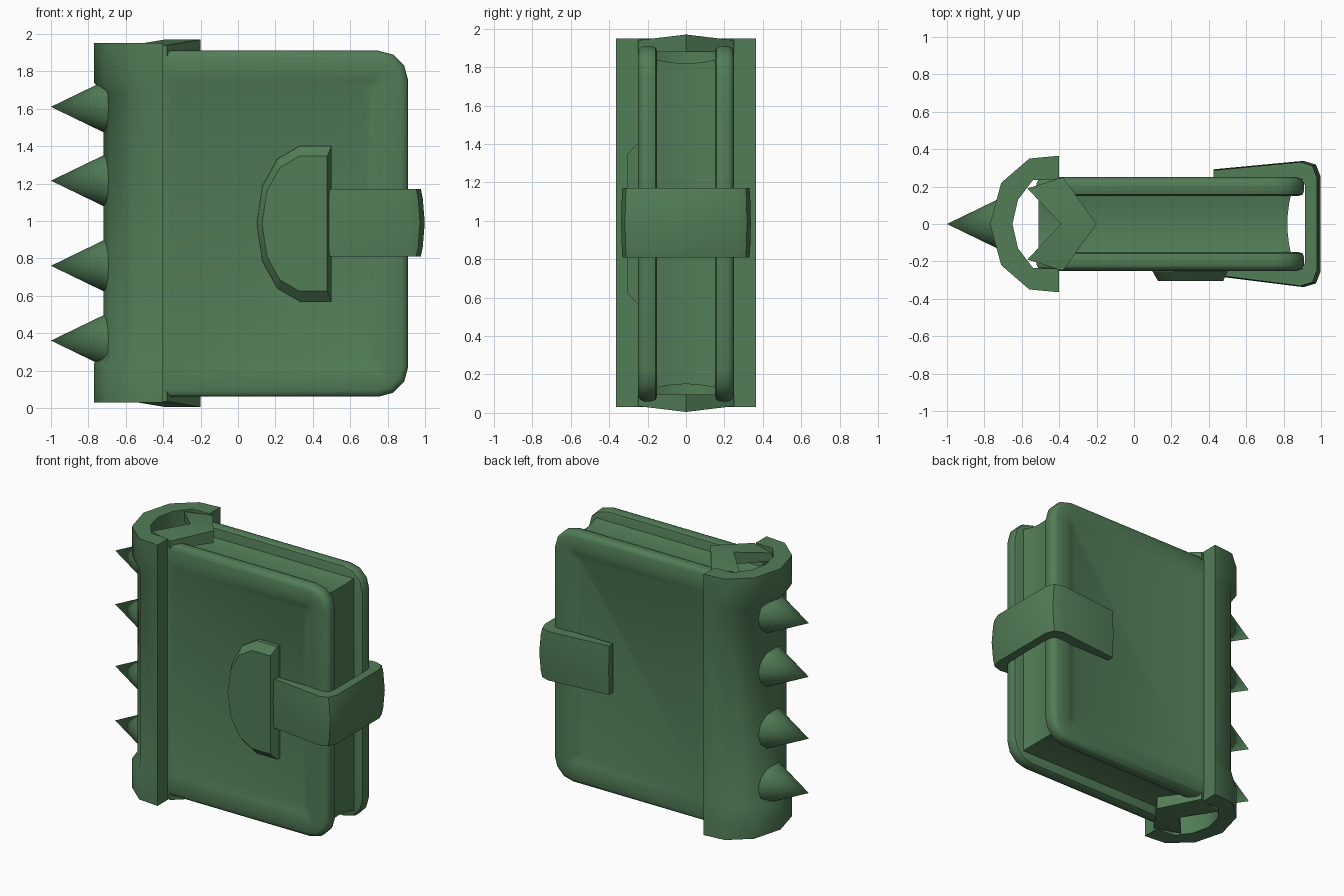
import bpy, bmesh, math
from mathutils import Matrix

if "Cube" in bpy.data.objects:
    bpy.data.objects.remove(bpy.data.objects["Cube"])

green = bpy.data.materials.new("book green")
green.diffuse_color = (0.085, 0.205, 0.095, 1)
green.use_nodes = True
green.node_tree.nodes["Principled BSDF"].inputs["Base Color"].default_value = green.diffuse_color


def finish(name, bm, angle=50):
    """Turn a bmesh into a named, coloured, smooth-by-angle object."""
    bmesh.ops.recalc_face_normals(bm, faces=bm.faces)
    me = bpy.data.meshes.new(name)
    bm.to_mesh(me)
    bm.free()
    ob = bpy.data.objects.new(name, me)
    bpy.context.collection.objects.link(ob)
    me.materials.append(green)
    bpy.ops.object.select_all(action='DESELECT')
    ob.select_set(True)
    bpy.context.view_layer.objects.active = ob
    bpy.ops.object.shade_smooth_by_angle(angle=math.radians(angle))
    return ob


def loft(name, rings, angle=50):
    """Skin a list of equal closed rings and cap both ends."""
    bm = bmesh.new()
    vs = [[bm.verts.new(p) for p in r] for r in rings]
    n = len(vs[0])
    for a, b in zip(vs, vs[1:]):
        for i in range(n):
            j = (i + 1) % n
            bm.faces.new((a[i], a[j], b[j], b[i]))
    bm.faces.new(vs[0])
    bm.faces.new(vs[-1])
    return finish(name, bm, angle)


def cover_outline(d, y):
    """Rectangle inset by d, rounded at the opening side."""
    x0, x1, z0, z1 = -0.52 + d, 0.91 - d, 0.06 + d, 1.91 - d
    r = max(0.16 - d, 0.03)
    pts = [(x0, y, z1), (x0, y, z0)]
    for cz, start in ((z0 + r, -90), (z1 - r, 0)):
        for k in range(4):
            a = math.radians(start + 30 * k)
            pts.append((x1 - r + r * math.cos(a), y, cz + r * math.sin(a)))
    return pts


# covers with a raised rounded rim
section = [(0.03, 0.15), (0.008, 0.158), (0, 0.18), (0, 0.22), (0.01, 0.24),
           (0.035, 0.25), (0.12, 0.25), (0.16, 0.24), (0.2, 0.225)]
for name, s in (("front_cover", -1), ("back_cover", 1)):
    loft(name, [cover_outline(d, s * y) for d, y in section])

# page block with hollowed edges
rings = []
for k in range(7):
    y = -0.16 + 0.32 * k / 6
    h = 0.02 * (1 - (y / 0.16) ** 2)
    rings.append([(-0.51, y, 0.13 + h), (0.84 - h, y, 0.13 + h),
                  (0.84 - h, y, 1.84 - h), (-0.51, y, 1.84 - h)])
loft("pages", rings)

# spine: C-shaped wrap, recessed between its end caps
inner_half = [(-0.40, -0.24), (-0.54, -0.235), (-0.62, -0.13)]
cap_half = [(-0.40, -0.365), (-0.56, -0.35), (-0.71, -0.22)]
mid_half = [(-0.40, -0.365), (-0.56, -0.335), (-0.685, -0.19)]


def c_profile(half, tip, z):
    outer = half + [(tip, 0)] + [(x, -y) for x, y in reversed(half)]
    inner = inner_half + [(-0.65, 0)] + [(x, -y) for x, y in reversed(inner_half)]
    return [(x, y, z) for x, y in outer + inner[::-1]]


loft("spine", [c_profile(cap_half, -0.77, 0.03), c_profile(cap_half, -0.77, 0.24),
               c_profile(mid_half, -0.72, 0.29), c_profile(mid_half, -0.72, 1.69),
               c_profile(cap_half, -0.77, 1.74), c_profile(cap_half, -0.77, 1.95)], 40)

# chevron bands at the top and bottom of the spine
for name, flip in (("top_chevron", False), ("bottom_chevron", True)):
    rings = []
    for y_in, y_out, xi, xo, top in ((-0.19, -0.25, -0.57, -0.38, 1.94),
                                     (0, 0, -0.39, -0.20, 1.97),
                                     (0.19, 0.25, -0.57, -0.38, 1.94)):
        r = [(xi, y_in, 1.88), (xo, y_out, 1.88), (xo, y_out, top), (xi, y_in, top)]
        rings.append([(x, y, 1.975 - z if flip else z) for x, y, z in r])
    loft(name, rings, 30)

# spikes on the spine
for i, z in enumerate((1.61, 1.215, 0.76, 0.36)):
    bm = bmesh.new()
    bmesh.ops.create_cone(bm, cap_ends=True, segments=12, radius1=0.15, radius2=0, depth=0.31,
                          matrix=Matrix.Translation((-0.845, 0, z)) @ Matrix.Rotation(-math.pi / 2, 4, 'Y'))
    finish("spike_%d" % (i + 1), bm)

# clasp strap wrapping the opening edge, slightly domed across its width
strap_out = [(0.465, -0.28), (0.90, -0.335), (0.965, -0.315), (0.99, -0.25),
             (0.99, 0.25), (0.965, 0.315), (0.90, 0.335), (0.425, 0.29)]
strap_in = [(0.425, 0.24), (0.85, 0.24), (0.905, 0.235), (0.915, 0.2),
            (0.915, -0.2), (0.905, -0.235), (0.85, -0.24), (0.465, -0.24)]
rings = []
for z, k in ((0.81, 0.988), (0.86, 0.998), (0.99, 1.008), (1.12, 0.998), (1.17, 0.988)):
    ring = [(0.465 + (x - 0.465) * (1 + (k - 1) * 2) if x > 0.5 else x, y * k, z) for x, y in strap_out]
    rings.append(ring + [(x, y, z) for x, y in strap_in])
loft("clasp_strap", rings, 45)

# half-round clasp plate with a bevelled border
half = [(0.50, 0.415), (0.33, 0.415), (0.21, 0.345), (0.13, 0.2), (0.10, 0)]
outline = half + [(x, -z) for x, z in reversed(half[:-1])]
rings = []
for y, k in ((-0.22, 1), (-0.255, 1), (-0.305, 0.87)):
    rings.append([(0.32 + (x - 0.32) * k, y, 0.985 + z * k) for x, z in outline])
loft("clasp_plate", rings, 25)
